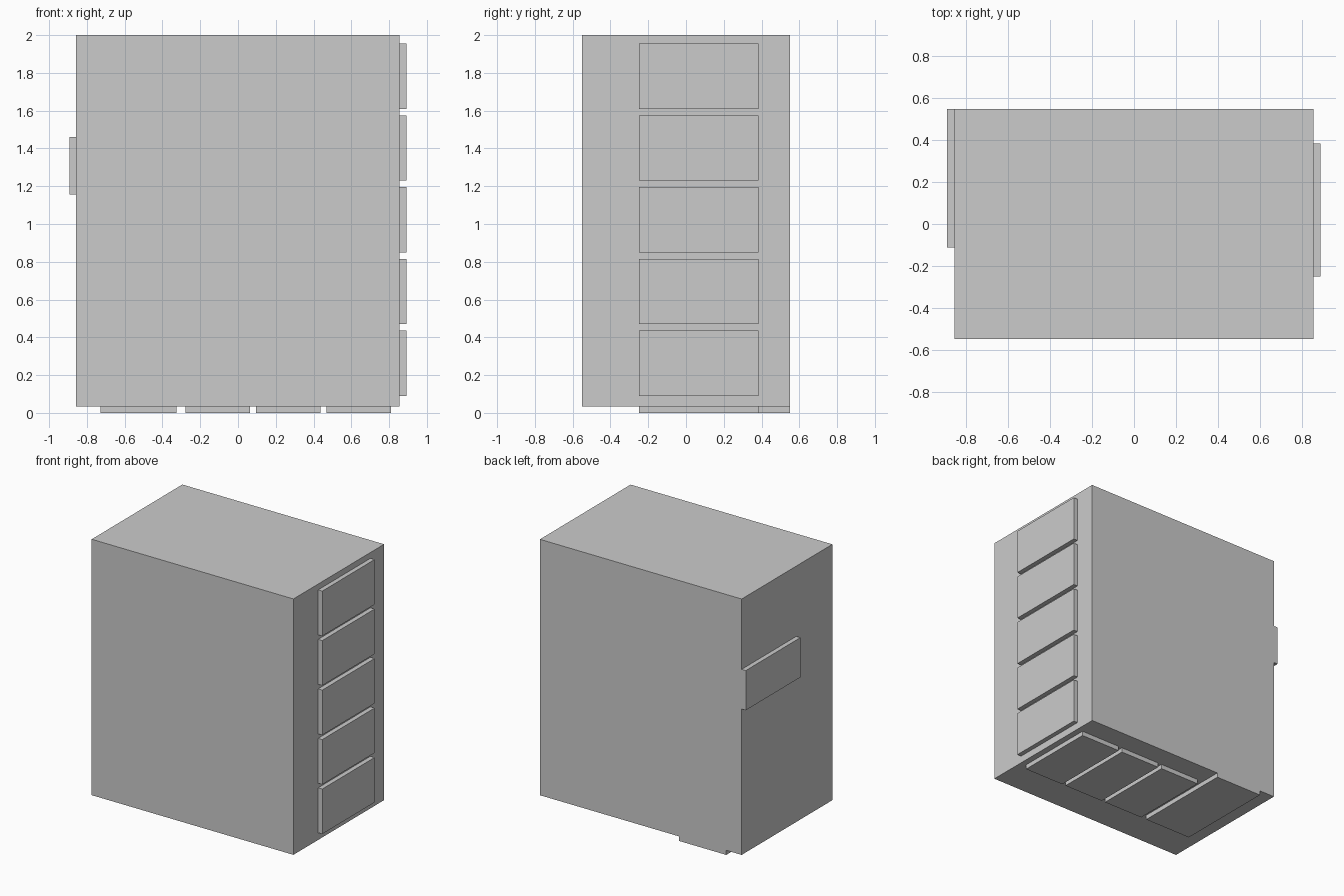
import bpy

if "Cube" in bpy.data.objects:
    bpy.data.objects.remove(bpy.data.objects["Cube"])

# Main cabinet extents
X0, X1 = -0.858, 0.856
Y0, Y1 = -0.55, 0.55
Z0, Z1 = 0.035, 2.0
T = 0.035  # thickness of the raised panels


def box(name, x, y, z):
    """Axis-aligned box from (min, max) pairs."""
    bpy.ops.mesh.primitive_cube_add(size=1)
    ob = bpy.context.object
    ob.name = name
    ob.location = [(a + b) / 2 for a, b in (x, y, z)]
    ob.scale = [b - a for a, b in (x, y, z)]
    bpy.ops.object.transform_apply(location=True, rotation=False, scale=True)
    return ob


# Main block
box("cabinet_body", (X0, X1), (Y0, Y1), (Z0, Z1))

# Column of five raised panels on the right side
for i in range(5):
    z = 0.09 + i * 0.38
    box(f"right_panel_{i + 1}", (X1, X1 + T), (-0.25, 0.385), (z, z + 0.345))

# Single raised panel on the left side, flush with the back
box("left_panel", (X0 - T, X0), (-0.112, Y1), (1.155, 1.46))

# Three equal panels underneath
for i in range(3):
    x = -0.277 + i * 0.3725
    box(f"bottom_panel_{i + 1}", (x, x + 0.341), (-0.25, 0.385), (0, Z0))

# Larger bottom panel, flush with the back
box("bottom_panel_long", (-0.727, -0.325), (-0.25, Y1), (0, Z0))
